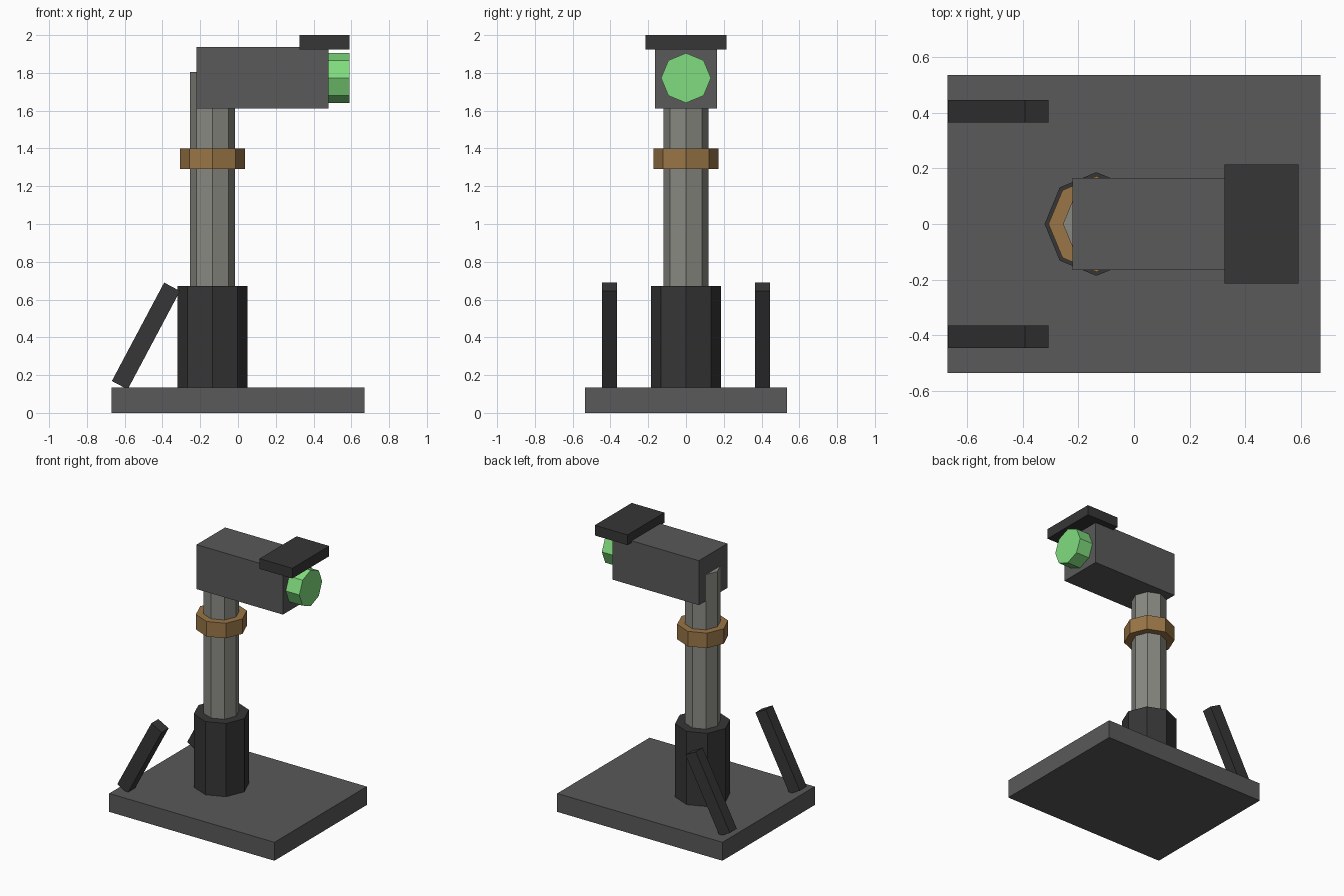
import bpy, math

cube = bpy.data.objects.get("Cube")
if cube:
    bpy.data.objects.remove(cube, do_unlink=True)


def material(name, r, g, b):
    m = bpy.data.materials.new(name)
    m.use_nodes = True
    m.diffuse_color = (r, g, b, 1)
    m.node_tree.nodes["Principled BSDF"].inputs["Base Color"].default_value = (r, g, b, 1)
    return m


grey = material("mid grey", 0.1, 0.1, 0.1)
dark = material("charcoal", 0.037, 0.037, 0.037)
steel = material("warm steel", 0.25, 0.25, 0.225)
bronze = material("bronze", 0.32, 0.178, 0.062)
green = material("lens green", 0.216, 0.72, 0.21)


def finish(name, mat):
    ob = bpy.context.object
    ob.name = ob.data.name = name
    ob.data.materials.append(mat)
    return ob


def box(name, mat, lo, hi, tilt=0):
    mid = [(a + b) / 2 for a, b in zip(lo, hi)]
    bpy.ops.mesh.primitive_cube_add(size=1, location=mid)
    ob = finish(name, mat)
    size = [b - a for a, b in zip(lo, hi)]
    for v in ob.data.vertices:
        v.co = [c * s for c, s in zip(v.co, size)]
    ob.rotation_euler.y = tilt
    return ob


def octagon(name, mat, radius, length, centre, tilt=0):
    bpy.ops.mesh.primitive_cylinder_add(vertices=8, radius=radius, depth=length,
                                        location=centre, rotation=(0, tilt, 0))
    return finish(name, mat)


# Base and upright column
COLUMN_X = -0.135
box("base_plate", grey, (-0.67, -0.535, 0), (0.67, 0.535, 0.135))
octagon("column_socket", dark, 0.186, 0.54, (COLUMN_X, 0, 0.402))
octagon("column_post", steel, 0.12, 1.67, (COLUMN_X, 0, 0.97))
octagon("column_ring", bronze, 0.172, 0.11, (COLUMN_X, 0, 1.345))

# Head with lens and visor
box("head_housing", grey, (-0.22, -0.165, 1.612), (0.48, 0.165, 1.938))
octagon("lens", green, 0.132, 0.16, (0.51, 0, 1.773), math.pi / 2)
box("visor", dark, (0.325, -0.214, 1.925), (0.59, 0.214, 2.0))

# Leaning levers on both sides
for side, y in (("left", 0.405), ("right", -0.405)):
    box(side + "_lever", dark, (-0.535, y - 0.04, 0.112), (-0.44, y + 0.04, 0.702),
        math.radians(28))
